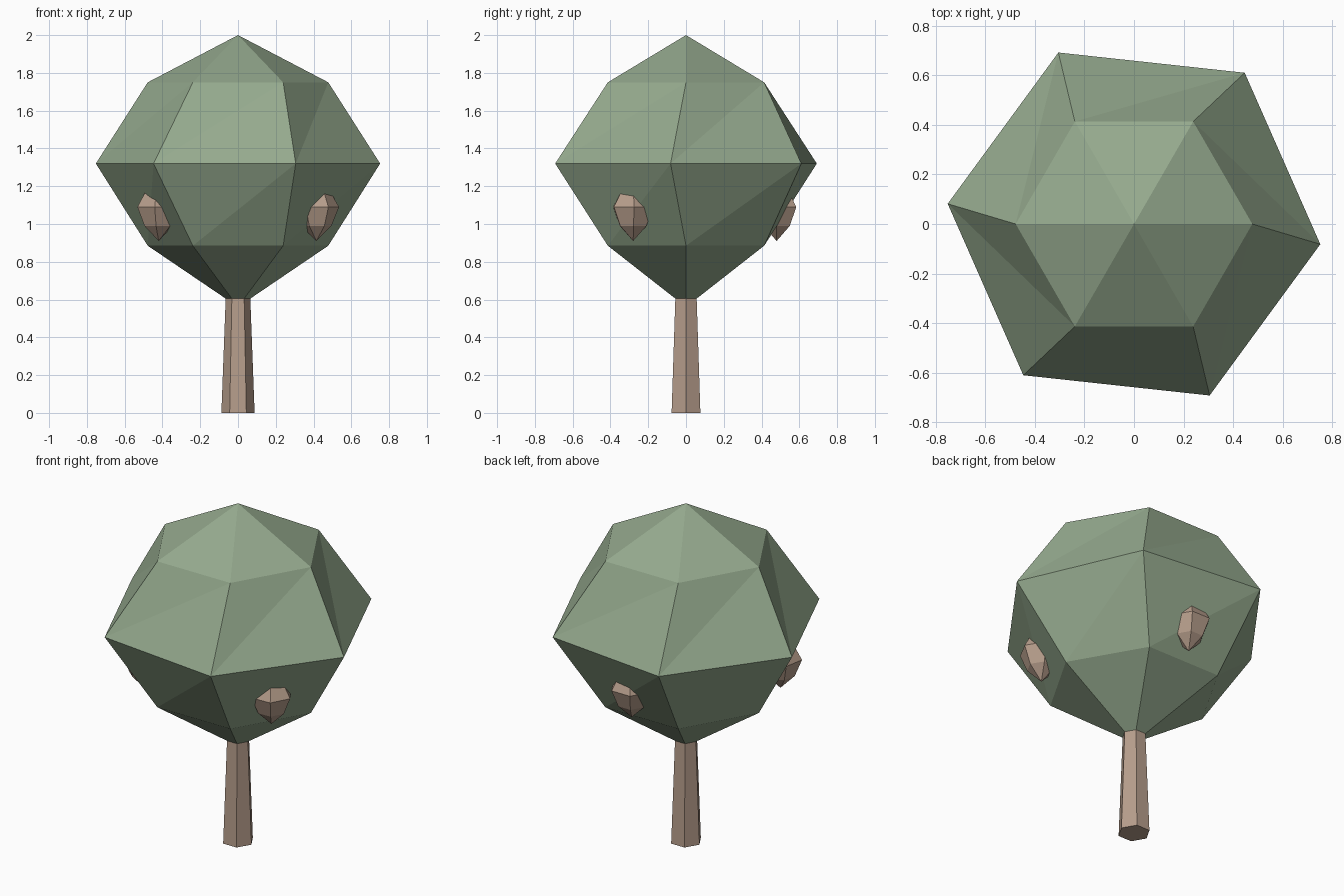
import bpy
import bmesh
from math import cos, sin, radians

cube = bpy.data.objects.get("Cube")
if cube:
    bpy.data.objects.remove(cube, do_unlink=True)


def make_material(name, rgb):
    mat = bpy.data.materials.new(name)
    mat.use_nodes = True
    colour = (*rgb, 1.0)
    mat.diffuse_color = colour
    mat.node_tree.nodes["Principled BSDF"].inputs["Base Color"].default_value = colour
    return mat


def hex_solid(name, mat, rings, centre=(0, 0), turn=0):
    """Stack six-sided rings of (height, radius, twist); zero radius is a tip."""
    bm = bmesh.new()
    loops = []
    for z, radius, twist in rings:
        angles = [radians(60 * i + twist + turn) for i in range(6 if radius else 1)]
        loops.append([bm.verts.new((centre[0] + radius * cos(a),
                                    centre[1] + radius * sin(a), z)) for a in angles])
    for low, high in zip(loops, loops[1:]):
        for i in range(6):
            j = (i + 1) % 6
            if len(low) == 1:
                bm.faces.new((low[0], high[j], high[i]))
            elif len(high) == 1:
                bm.faces.new((low[i], low[j], high[0]))
            else:
                # the same diagonal on every panel keeps the twist crisp
                bm.faces.new((low[i], low[j], high[j]))
                bm.faces.new((low[i], high[j], high[i]))
    for loop in (loops[0], loops[-1]):
        if len(loop) == 6:
            bm.faces.new(loop)
    bmesh.ops.recalc_face_normals(bm, faces=bm.faces)
    mesh = bpy.data.meshes.new(name)
    bm.to_mesh(mesh)
    bm.free()
    mesh.materials.append(mat)
    obj = bpy.data.objects.new(name, mesh)
    bpy.context.collection.objects.link(obj)
    return obj


leaf_green = make_material("leaf green", (0.30, 0.40, 0.27))
bark_brown = make_material("bark brown", (0.47, 0.34, 0.26))

# Trunk and twisted crown
hex_solid("trunk", bark_brown, [(0, 0.088, 0), (0.61, 0.065, 0)])
hex_solid("crown", leaf_green, [(0.605, 0.065, 0), (0.885, 0.478, 0),
                                (1.32, 0.757, -6.2), (1.75, 0.478, 0), (2, 0, 0)])

# Fruits half sunk into the crown
fruit_rings = [(0.91, 0, 0), (0.99, 0.08, 0), (1.09, 0.12, 0), (1.17, 0.075, 0), (1.2, 0, 0)]
fruits = {"right_fruit": (-0.42, -0.285, 20), "left_fruit": (0.415, -0.28, 2),
          "back_fruit": (0.02, 0.48, 0)}
for name, (x, y, turn) in fruits.items():
    hex_solid(name, bark_brown, fruit_rings, (x, y), turn)
